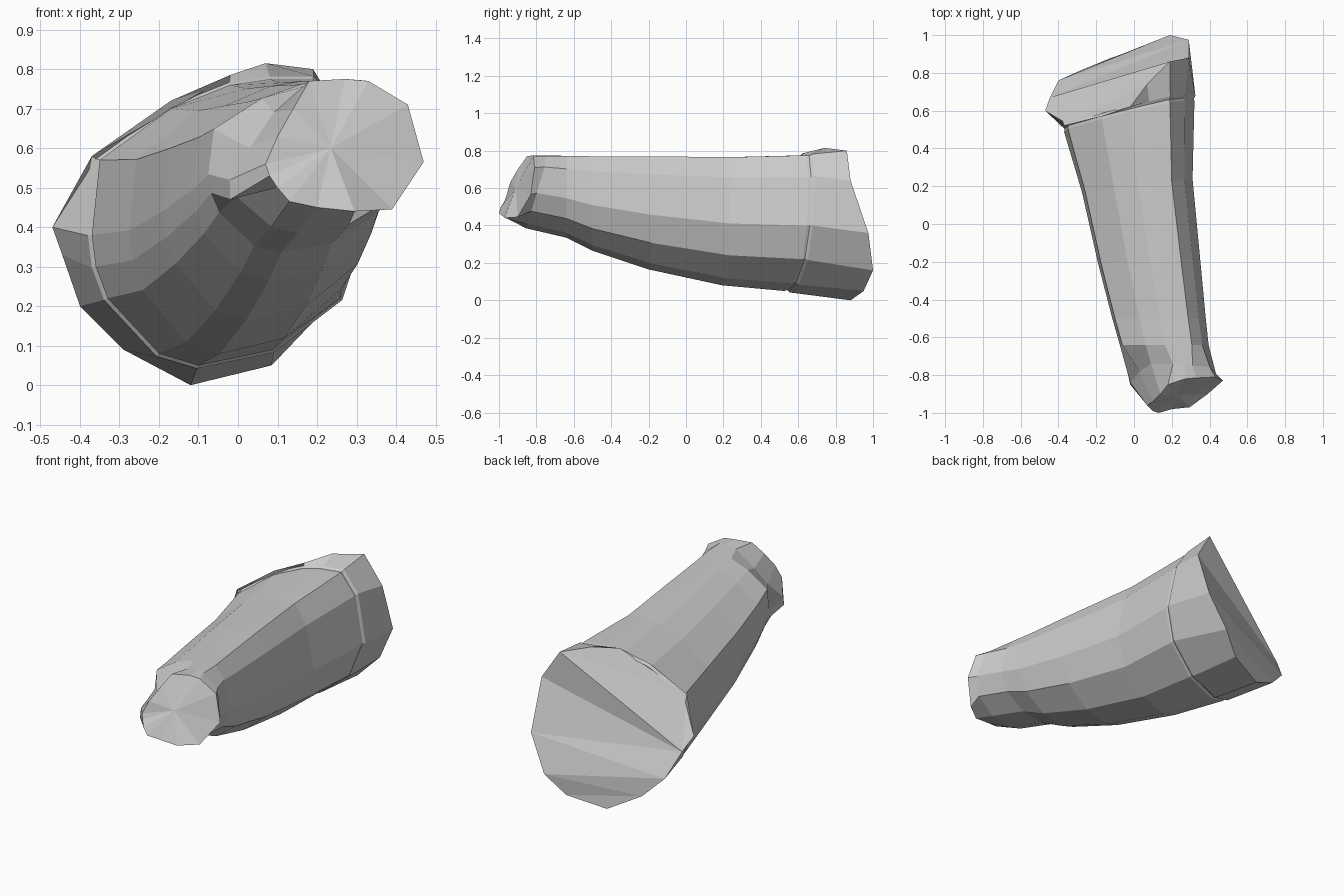
import bpy, bmesh

# Cross-section (x, z) of the widest part, clockwise from the left seen from the front
PROFILE = [(-.37, .38), (-.35, .57), (-.17, .70), (-.02, .76), (.08, .775),
           (.19, .775), (.27, .66), (.32, .40), (.26, .22), (.09, .09),
           (-.10, .05), (-.20, .08), (-.33, .22), (-.36, .30)]
PX0, PX1, PZ0, PZ1 = -.37, .32, .05, .775

# Slanted, flared upper end
FLARE = [(-.47, .60, .40), (-.37, .52, .58), (-.17, .57, .72), (-.02, .62, .785),
         (.07, .74, .815), (.19, .86, .80), (.29, .88, .64), (.29, .975, .36),
         (.19, 1.0, .16), (.085, .95, .05), (-.12, .88, 0), (-.29, .81, .09),
         (-.40, .76, .20), (-.445, .67, .33)]

# Slanted rim at the narrow end
WRIST = [(.07, -.96, .56), (.10, -.94, .63), (.14, -.90, .70), (.18, -.85, .77),
         (.27, -.82, .775), (.33, -.815, .77), (.43, -.81, .71), (.47, -.83, .565),
         (.39, -.90, .445), (.295, -.97, .44), (.20, -.98, .45), (.13, -1.0, .465),
         (.10, -.99, .50), (.08, -.97, .53)]


def section(y, x0, x1, z0, z1, slant_x=0, slant_z=0):
    """Fit the profile into a box and slant it along y."""
    ring = []
    for px, pz in PROFILE:
        x = x0 + (px - PX0) / (PX1 - PX0) * (x1 - x0)
        z = z0 + (pz - PZ0) / (PZ1 - PZ0) * (z1 - z0)
        ring.append((x, y + slant_x * x + slant_z * (z - .7), z))
    return ring


# Knuckle before the rim, with a shelf and dent on its left side
knuckle = section(-.76, -.03, .435, .385, .775, 0, .3)
knuckle[0] = (-.02, -.84, .52)
knuckle[1] = (.03, -.78, .60)
knuckle[2] = (.09, -.74, .69)
knuckle[5] = (.31, -.75, .772)
knuckle[13] = (-.02, -.85, .47)

rings = [
    FLARE,
    section(.625, -.38, .325, .042, .782, .23, .07),   # seam: outer lip, groove, inner lip
    section(.61, -.367, .317, .055, .773, .23, .07),
    section(.595, -.37, .32, .05, .775, .23, .07),
    section(.20, -.275, .31, .08, .765, .12),          # tapering body
    section(-.20, -.19, .35, .165, .77, .05),
    section(-.50, -.115, .38, .265, .77),
    section(-.64, -.075, .395, .335, .772),
    knuckle,
    WRIST,
]

bm = bmesh.new()
loops = [[bm.verts.new(p) for p in ring] for ring in rings]
n = len(PROFILE)
for a, b in zip(loops, loops[1:]):
    for i in range(n):
        j = (i + 1) % n
        bm.faces.new((a[i], a[j], b[j], b[i]))

# Narrow end: fan around a centre point
hub = bm.verts.new((.235, -.91, .60))
for i in range(n):
    bm.faces.new((loops[-1][i], loops[-1][(i + 1) % n], hub))

# Wide end: creased strips across the slanted opening
f = loops[0]
for ids in [(1, 2, 3), (1, 3, 4), (1, 4, 5), (0, 1, 13), (13, 1, 5), (13, 5, 6),
            (13, 6, 7), (13, 7, 12), (12, 7, 8), (12, 8, 11), (11, 8, 9), (11, 9, 10)]:
    bm.faces.new([f[i] for i in ids])

bmesh.ops.recalc_face_normals(bm, faces=bm.faces[:])
mesh = bpy.data.meshes.new("forearm_sleeve")
bm.to_mesh(mesh)
bm.free()
bpy.context.collection.objects.link(bpy.data.objects.new("forearm_sleeve", mesh))
